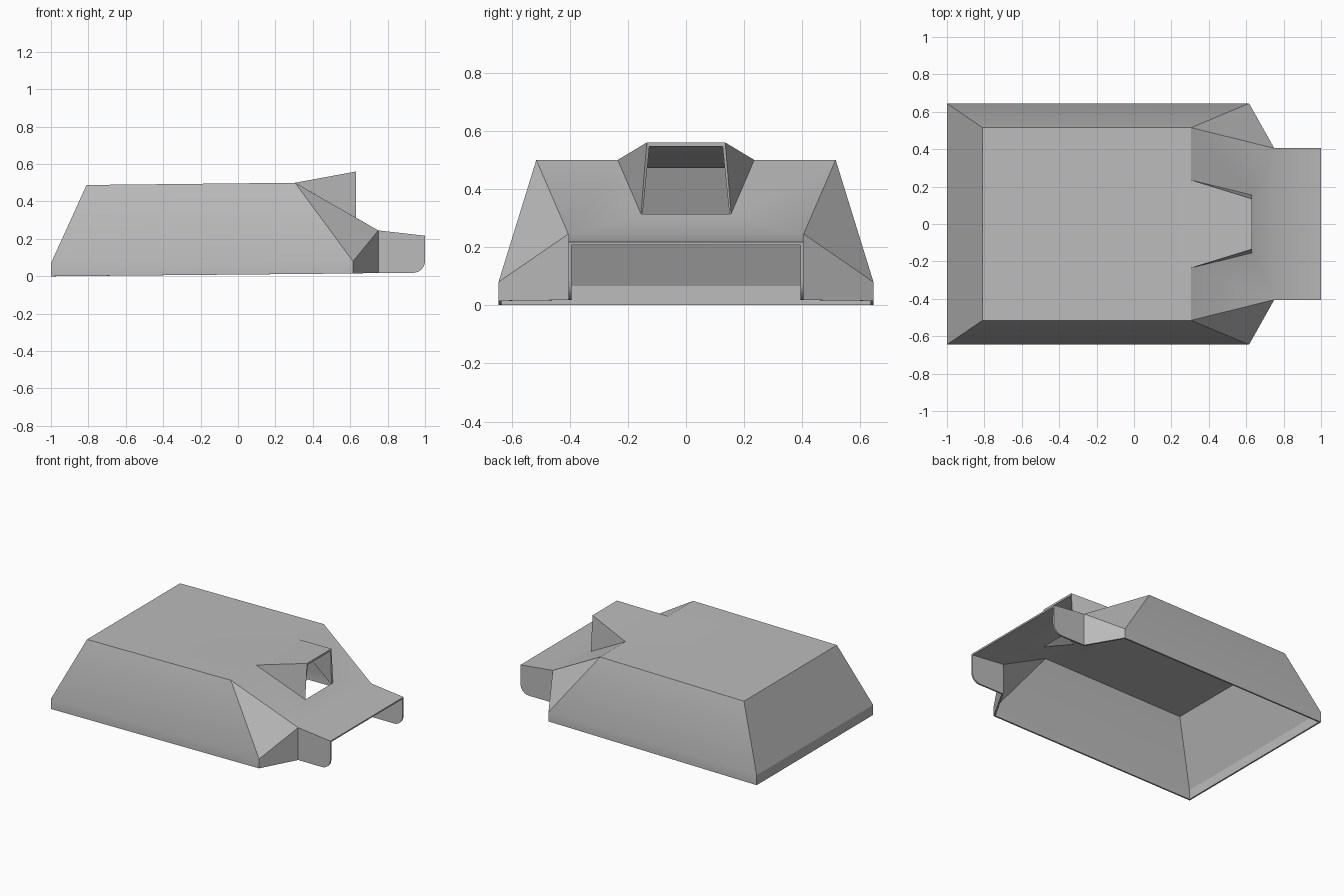
import bpy
import bmesh
from math import sin, cos, pi, radians

cube = bpy.data.objects.get("Cube")
if cube:
    bpy.data.objects.remove(cube, do_unlink=True)

grey = bpy.data.materials.new("plain grey")
grey.use_nodes = True
colour = (0.5, 0.5, 0.5, 1)
grey.diffuse_color = colour
grey.node_tree.nodes["Principled BSDF"].inputs["Base Color"].default_value = colour

# Key points on the +y half of the outer skin
points = {
    "rear_foot": (-1, 0.645, 0), "rear_sill": (-1, 0.645, 0.07),
    "side_foot": (0.615, 0.645, 0.015), "side_sill": (0.615, 0.645, 0.08),
    "roof_rear": (-0.81, 0.515, 0.488), "roof_front": (0.305, 0.515, 0.5),
    "neck_foot": (0.75, 0.405, 0.018), "neck_top": (0.75, 0.405, 0.245),
    "mouth_top": (1, 0.405, 0.217),
    "scoop_rear": (0.305, 0.235, 0.5), "scoop_low": (0.63, 0.155, 0.314),
    "scoop_high": (0.63, 0.135, 0.56),
}

# Rounded lower corner of the mouth cheeks
radius = 0.065
cheek = []
for i in range(7):
    a = pi / 2 * i / 6
    name = f"cheek_{i}"
    points[name] = (1 - radius + radius * sin(a), 0.405, 0.018 + radius * (1 - cos(a)))
    cheek.append(name)

bm = bmesh.new()
left = {n: bm.verts.new(p) for n, p in points.items()}
right = {n: bm.verts.new((p[0], -p[1], p[2])) for n, p in points.items()}

# Panels repeated on both sides
side_panels = [
    "rear_foot side_foot side_sill rear_sill",      # skirt
    "rear_sill side_sill roof_front roof_rear",     # sloping side
    "roof_front side_sill neck_top",                # corner facet
    "side_foot neck_foot neck_top side_sill",       # shoulder
    "roof_front neck_top scoop_low scoop_rear",     # front slope
    "scoop_rear scoop_low scoop_high",              # scoop cheek
]
side_panels = [s.split() for s in side_panels]
side_panels.append(["neck_foot"] + cheek + ["mouth_top", "neck_top"])
for panel in side_panels:
    bm.faces.new([left[n] for n in panel])
    bm.faces.new([right[n] for n in reversed(panel)])

# Panels spanning the middle
for a, b in [("rear_foot", "rear_sill"), ("rear_sill", "roof_rear"),
             ("scoop_rear", "scoop_high"), ("scoop_low", "neck_top"),
             ("neck_top", "mouth_top")]:
    bm.faces.new((left[a], left[b], right[b], right[a]))
bm.faces.new([left[n] for n in ("roof_rear", "roof_front", "scoop_rear")]
             + [right[n] for n in ("scoop_rear", "roof_front", "roof_rear")])

# Make every panel face outward
bmesh.ops.recalc_face_normals(bm, faces=bm.faces[:])
bm.faces.ensure_lookup_table()
roof = bm.faces[-1]
roof.normal_update()
if roof.normal.z < 0:
    bmesh.ops.reverse_faces(bm, faces=bm.faces[:])

mesh = bpy.data.meshes.new("body_shell")
bm.to_mesh(mesh)
bm.free()
mesh.materials.append(grey)
shell = bpy.data.objects.new("body_shell", mesh)
bpy.context.collection.objects.link(shell)

# Thin wall, thickened inward
bpy.context.view_layer.objects.active = shell
shell.select_set(True)
wall = shell.modifiers.new("wall", 'SOLIDIFY')
wall.thickness = 0.011
wall.offset = -1
wall.use_even_offset = True
bpy.ops.object.modifier_apply(modifier=wall.name)
bpy.ops.object.shade_smooth_by_angle(angle=radians(24))
